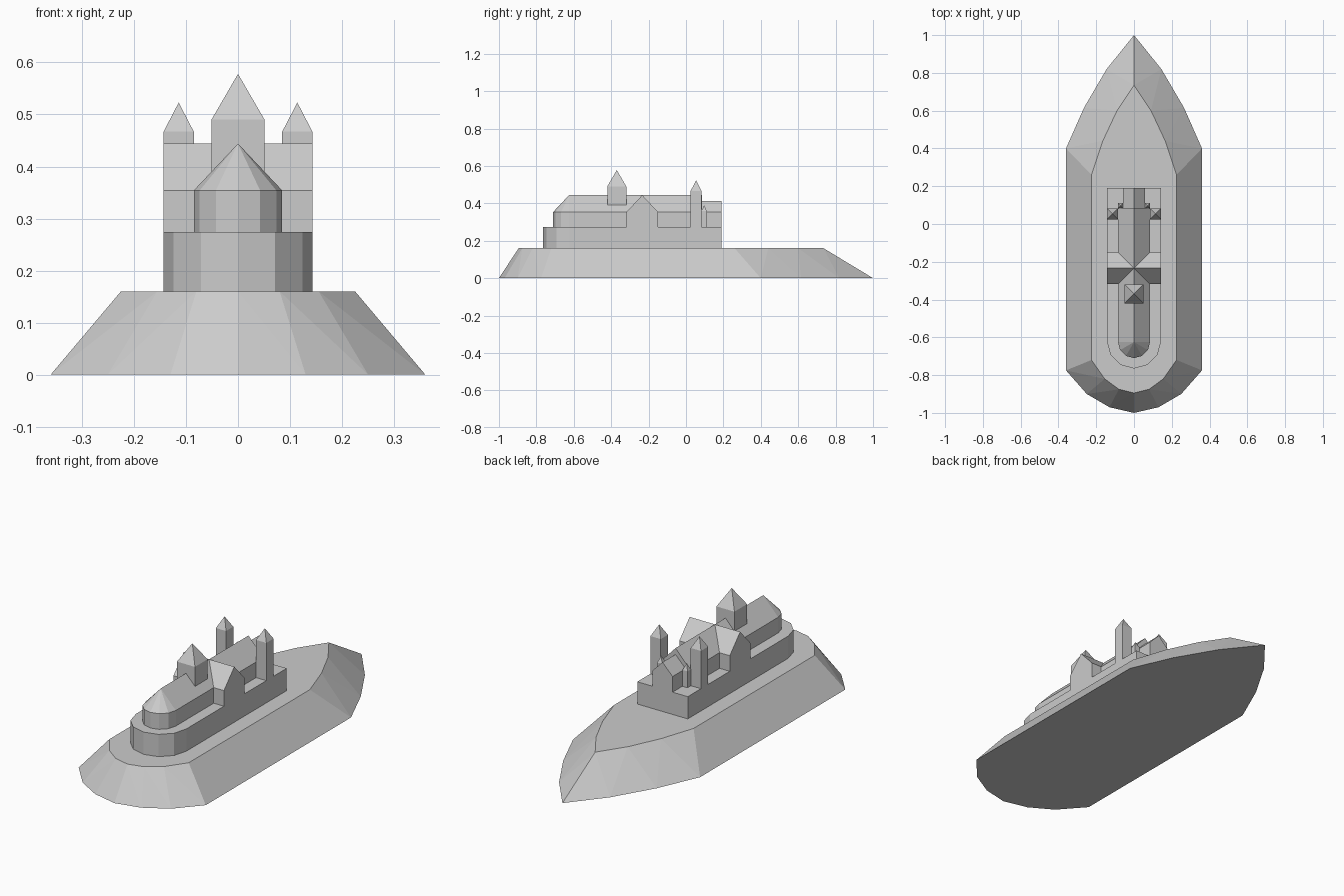
import bpy, bmesh
from math import cos, sin, pi, radians

cube = bpy.data.objects.get("Cube")
if cube:
    bpy.data.objects.remove(cube, do_unlink=True)

stone = bpy.data.materials.new("grey stone")
stone.use_nodes = True
GREY = (0.6, 0.6, 0.6, 1)
stone.diffuse_color = GREY
stone.node_tree.nodes["Principled BSDF"].inputs["Base Color"].default_value = GREY


def solid(name, points):
    """Flat-faced convex block spanning the given points."""
    bm = bmesh.new()
    for p in points:
        bm.verts.new(p)
    bmesh.ops.convex_hull(bm, input=bm.verts[:])
    bmesh.ops.dissolve_limit(bm, angle_limit=radians(0.5), verts=bm.verts[:], edges=bm.edges[:])
    bmesh.ops.recalc_face_normals(bm, faces=bm.faces[:])
    mesh = bpy.data.meshes.new(name)
    bm.to_mesh(mesh)
    bm.free()
    mesh.materials.append(stone)
    obj = bpy.data.objects.new(name, mesh)
    bpy.context.collection.objects.link(obj)
    return obj


def mirrored(half, z):
    return [(s * x, y, z) for x, y in half for s in ((1, -1) if x else (1,))]


def rect(x0, x1, y0, y1, z):
    return [(x, y, z) for x in (x0, x1) for y in (y0, y1)]


def apse_plan(r, y_centre, y_back, z):
    """Straight hall ending in a six-sided half round."""
    arc = [(r * cos(pi + i * pi / 6), y_centre + r * sin(pi + i * pi / 6), z) for i in range(7)]
    return arc + [(-r, y_back, z), (r, y_back, z)]


def spire(name, x, y, half, z0, z1, apex):
    box = [p for z in (z0, z1) for p in rect(x - half, x + half, y - half, y + half, z)]
    solid(name, box + [(x, y, apex)])


# Sloping mound with a pointed back and a rounded front
foot = [(0, 1), (0.145, 0.82), (0.265, 0.615), (0.36, 0.40),
        (0.36, -0.775), (0.25, -0.90), (0.13, -0.97), (0, -1)]
crown = [(0, 0.735), (0.09, 0.60), (0.165, 0.44), (0.225, 0.26),
         (0.225, -0.72), (0.155, -0.82), (0.08, -0.875), (0, -0.895)]
MOUND, AISLE, EAVE, RIDGE = 0.16, 0.274, 0.354, 0.444
solid("mound", mirrored(foot, 0) + mirrored(crown, MOUND))

# Low aisles and the taller nave with its half-cone roof
solid("aisles", apse_plan(0.143, -0.622, 0.19, MOUND) + apse_plan(0.143, -0.622, 0.19, AISLE))
solid("nave", apse_plan(0.085, -0.625, 0.085, AISLE) + apse_plan(0.085, -0.625, 0.085, EAVE)
      + [(0, -0.625, RIDGE), (0, 0.085, RIDGE)])

# Crossing hall with its gables to the sides
solid("transept", rect(-0.143, 0.143, -0.318, -0.15, AISLE) + rect(-0.143, 0.143, -0.318, -0.15, EAVE)
      + [(-0.143, -0.234, RIDGE), (0.143, -0.234, RIDGE)])

# Gabled porch hall at the back
solid("porch", rect(-0.057, 0.057, 0.08, 0.19, AISLE) + rect(-0.057, 0.057, 0.08, 0.19, EAVE)
      + [(0, 0.08, 0.412), (0, 0.19, 0.412)])

# Towers and pinnacles
spire("crossing_tower", 0, -0.37, 0.051, EAVE, 0.49, 0.578)
for side, s in (("left", 1), ("right", -1)):
    spire(side + "_tower", s * 0.114, 0.054, 0.029, AISLE, 0.467, 0.523)
    spire(side + "_pinnacle", s * 0.072, 0.097, 0.014, AISLE, 0.358, 0.39)
